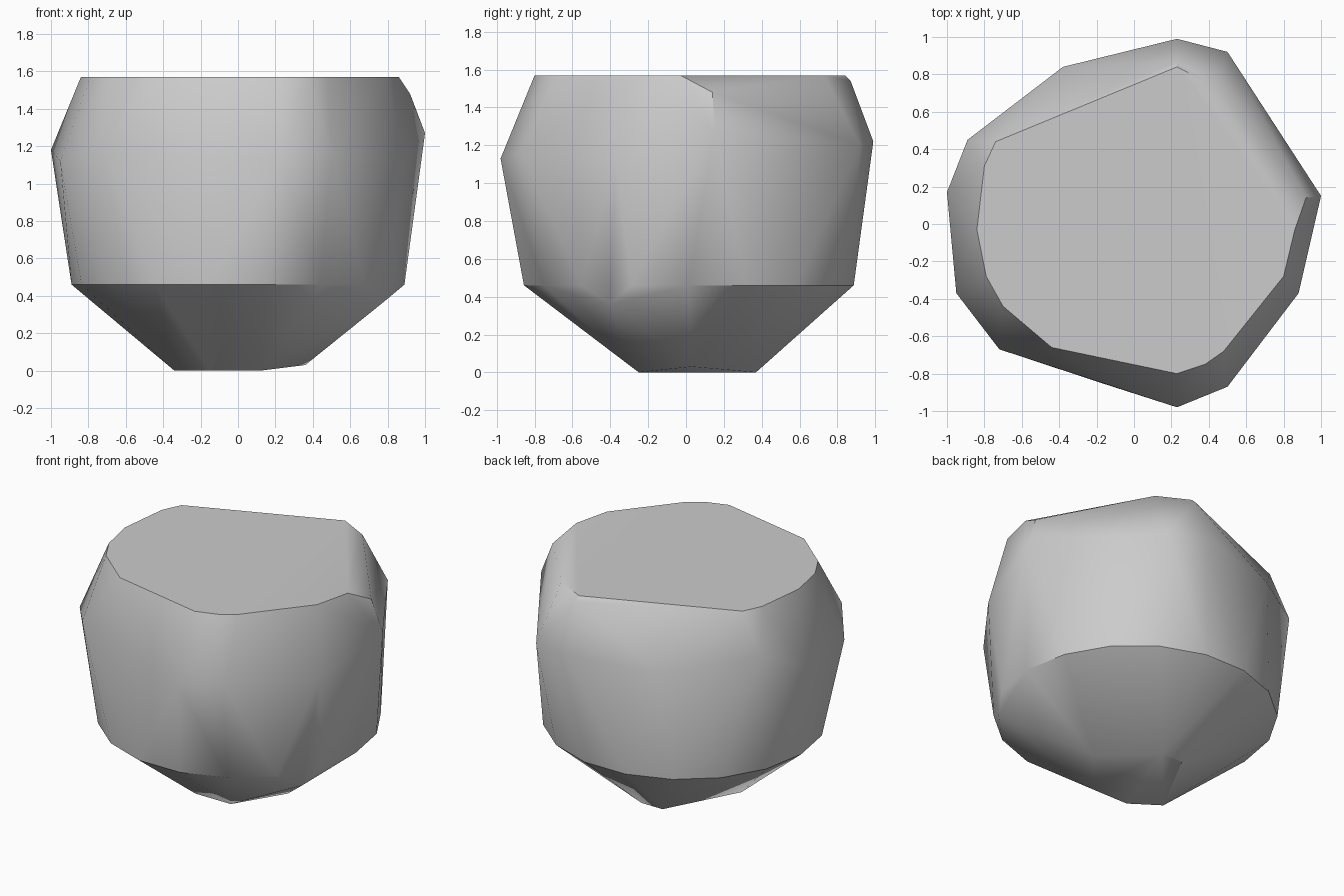
import bpy
import bmesh
import math

# Remove the default cube only
default_cube = bpy.data.objects.get("Cube")
if default_cube:
    bpy.data.objects.remove(default_cube, do_unlink=True)

TOP = 1.57
RIM = 0.46


def make_material(name, colour):
    """Plain flat material for both viewport and render."""
    material = bpy.data.materials.new(name)
    material.use_nodes = True
    material.diffuse_color = colour
    shader = material.node_tree.nodes["Principled BSDF"]
    shader.inputs["Base Color"].default_value = colour
    shader.inputs["Roughness"].default_value = 0.8
    return material


def make_hull(name, points, material, angle):
    """Wrap a convex chiselled skin around the corner points."""
    mesh = bpy.data.meshes.new(name)
    bm = bmesh.new()
    for point in points:
        bm.verts.new(point)
    result = bmesh.ops.convex_hull(bm, input=bm.verts[:])
    spare = {v for v in result["geom_interior"] + result["geom_unused"]
             if isinstance(v, bmesh.types.BMVert)}
    bmesh.ops.delete(bm, geom=list(spare), context="VERTS")
    # Merge the triangles of flat facets such as the top
    bmesh.ops.dissolve_limit(bm, angle_limit=math.radians(1),
                             verts=bm.verts[:], edges=bm.edges[:])
    bmesh.ops.recalc_face_normals(bm, faces=bm.faces[:])
    bm.to_mesh(mesh)
    bm.free()
    mesh.materials.append(material)
    obj = bpy.data.objects.new(name, mesh)
    bpy.context.collection.objects.link(obj)
    bpy.ops.object.select_all(action="DESELECT")
    bpy.context.view_layer.objects.active = obj
    obj.select_set(True)
    bpy.ops.object.shade_smooth_by_angle(angle=angle)
    return obj


# Flat top outline
top_outline = [
    (-.74, .44), (-.8, .31), (-.84, -.03), (-.79, -.28), (-.7, -.44),
    (-.44, -.66), (.23, -.8), (.38, -.75), (.48, -.68), (.8, -.28),
    (.86, -.03), (.44, .73), (.23, .84),
]
corners = [(x, y, TOP) for x, y in top_outline]

# Widest corners of the body
corners += [
    (-1, .17, 1.18), (-.95, -.37, 1.12), (-.72, -.67, 1.2),
    (.23, -.98, 1.13), (.5, -.87, 1.16), (.88, -.37, 1.12),
    (1, .15, 1.27), (.92, .14, 1.48), (.5, .92, 1.2),
    (.23, .99, 1.22), (.23, .87, 1.54), (-.38, .84, 1.2),
    (-.89, .45, 1.3),
]

# Round lower rim where the body turns under
segments = 18
for i in range(segments):
    turn = math.tau * i / segments
    corners.append((.89 * math.cos(turn), .015 + .885 * math.sin(turn), RIM))

# Chipped rim corner and small flat foot
corners += [
    (.77, -.4, .36), (-.34, -.12, 0), (-.08, .37, 0), (.08, .37, 0),
    (.36, .03, .03), (.12, -.25, 0), (-.15, -.25, 0),
]

stone_grey = make_material("stone grey", (.6, .6, .6, 1))
make_hull("boulder", corners, stone_grey, math.radians(35))
